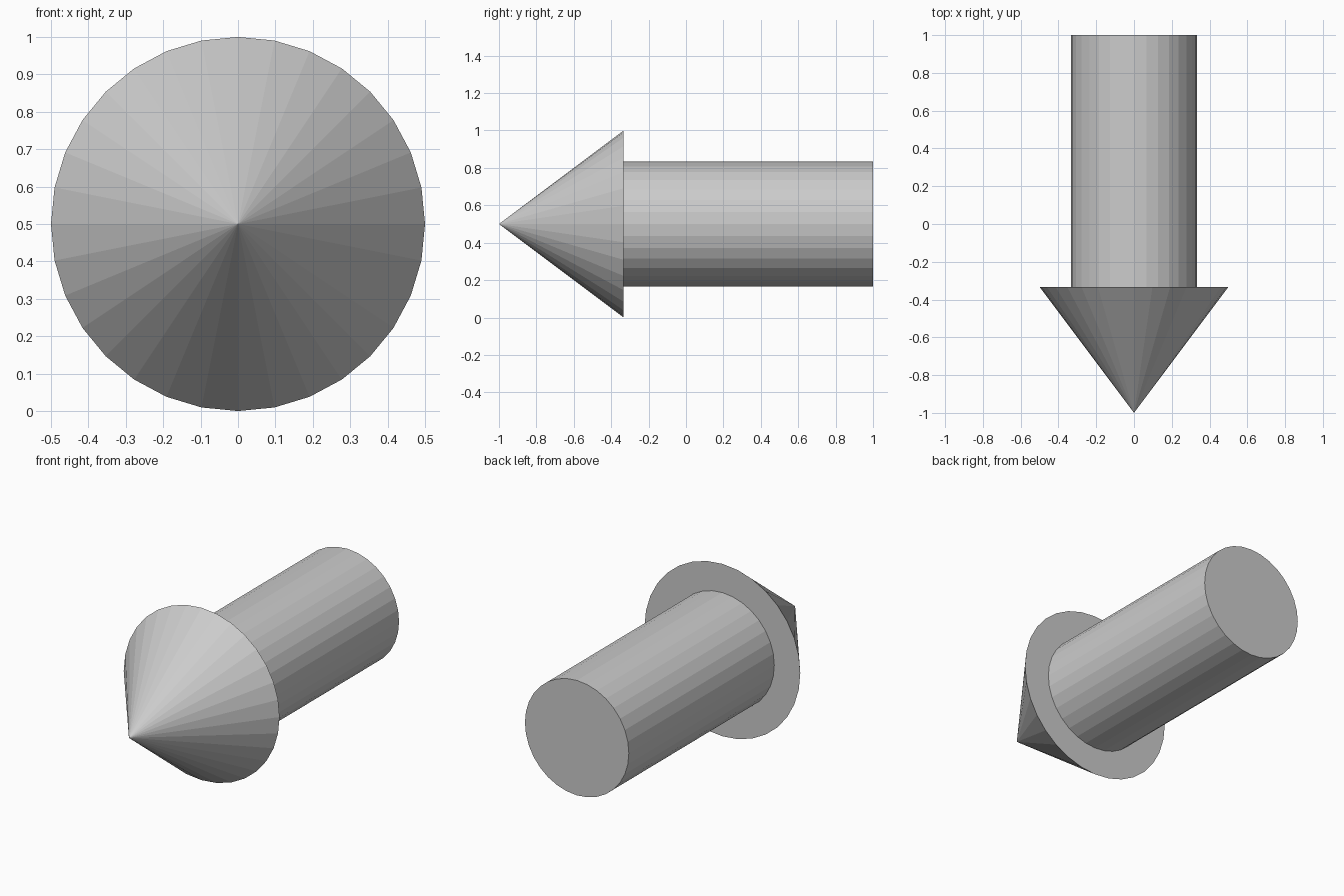
import bpy, bmesh, math

if "Cube" in bpy.data.objects:
    bpy.data.objects.remove(bpy.data.objects["Cube"])

SIDES = 32
CENTRE_Z = 0.5


def lathe_y(name, profile):
    """Closed flat-shaded solid turned round the y direction; profile = (radius, y)."""
    bm = bmesh.new()
    rings = []
    for r, y in profile:
        if r == 0:
            rings.append([bm.verts.new((0, y, CENTRE_Z))] * SIDES)
            continue
        angles = [2 * math.pi * i / SIDES for i in range(SIDES)]
        rings.append([bm.verts.new((r * math.sin(a), y, CENTRE_Z + r * math.cos(a)))
                      for a in angles])
    for a, b in zip(rings, rings[1:]):
        for i in range(SIDES):
            j = (i + 1) % SIDES
            corners = [a[i], a[j], b[j], b[i]]
            bm.faces.new(list(dict.fromkeys(corners)))
    # flat end cap
    bm.faces.new(rings[-1])
    bmesh.ops.recalc_face_normals(bm, faces=bm.faces)
    mesh = bpy.data.meshes.new(name)
    bm.to_mesh(mesh)
    bm.free()
    obj = bpy.data.objects.new(name, mesh)
    bpy.context.collection.objects.link(obj)
    return obj


# Pointed head, stepped shoulder and round shaft in one solid
lathe_y("arrow", [(0, -1), (0.5, -1 / 3), (1 / 3, -1 / 3), (1 / 3, 1)])
